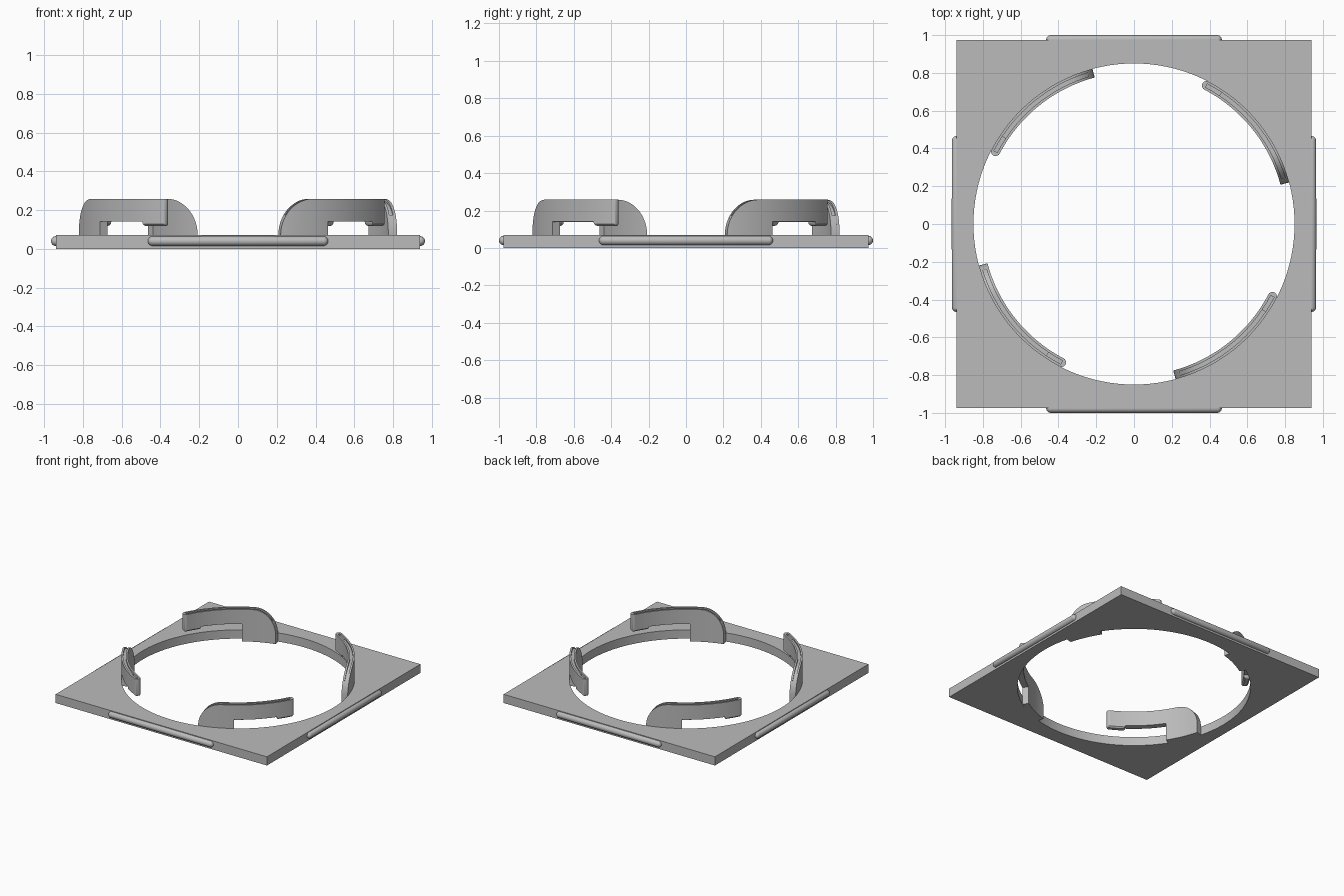
import bpy, bmesh
from math import sin, cos, pi, radians, degrees, sqrt, atan2

if "Cube" in bpy.data.objects:
    bpy.data.objects.remove(bpy.data.objects["Cube"])

HX, HY, TOP, HOLE = 0.94, 0.975, 0.07, 0.85

grey = bpy.data.materials.new("mid grey")
grey.use_nodes = True
grey.diffuse_color = (0.5, 0.5, 0.5, 1)
grey.node_tree.nodes["Principled BSDF"].inputs["Base Color"].default_value = (0.5, 0.5, 0.5, 1)


def finish(name, bm, smooth=True):
    bmesh.ops.recalc_face_normals(bm, faces=bm.faces)
    me = bpy.data.meshes.new(name)
    bm.to_mesh(me)
    bm.free()
    me.materials.append(grey)
    ob = bpy.data.objects.new(name, me)
    bpy.context.collection.objects.link(ob)
    bpy.ops.object.select_all(action="DESELECT")
    ob.select_set(True)
    bpy.context.view_layer.objects.active = ob
    if smooth:
        bpy.ops.object.shade_smooth_by_angle(angle=radians(35))
    return ob


def sweep(bm, rings, closed=False):
    """Skin a list of equal closed sections; cap the ends if open."""
    vs = [[bm.verts.new(p) for p in ring] for ring in rings]
    n = len(vs[0])
    pairs = list(zip(vs, vs[1:])) + ([(vs[-1], vs[0])] if closed else [])
    for a, b in pairs:
        for i in range(n):
            j = (i + 1) % n
            bm.faces.new((a[i], a[j], b[j], b[i]))
    if not closed:
        bm.faces.new(vs[0])
        bm.faces.new(vs[-1][::-1])


# Square plate with a round opening
corners = [atan2(sy * HY, sx * HX) % (2 * pi) for sx in (1, -1) for sy in (1, -1)]
angles = sorted([2 * pi * i / 128 for i in range(128)] + corners)
rings = []
for a in angles:
    c, s = cos(a), sin(a)
    reach = min(HX / max(abs(c), 1e-6), HY / max(abs(s), 1e-6))
    rings.append([(r * c, r * s, z) for r, z in
                  ((HOLE, 0), (reach, 0), (reach, TOP), (HOLE, TOP))])
bm = bmesh.new()
sweep(bm, rings, closed=True)
finish("base_plate", bm)


# Rounded rails on the four edges
def rail(name, x, y, along_x):
    bm = bmesh.new()
    bmesh.ops.create_uvsphere(bm, u_segments=24, v_segments=16, radius=0.025)
    for v in bm.verts:
        # Stretch the ball into a capsule, turned to lie along its edge
        ax, ay, az = v.co
        length = az + (0.44 if az > 0.0001 else -0.44 if az < -0.0001 else 0)
        v.co = (length + x, ax + y, ay + 0.04) if along_x else (ax + x, length + y, ay + 0.04)
    finish(name, bm)


rail("front_rail", 0, -HY, True)
rail("back_rail", 0, HY, True)
rail("left_rail", HX, 0, False)
rail("right_rail", -HX, 0, False)

# Curved locking hooks: leg, arm and rounded nub at the free end
START, RAMP, LEG, NUB, END = 15, 27, 33, 54.5, 64
INNER, OUTER, HOOK_TOP, ARM = 0.803, 0.8505, 0.258, 0.14
MID, HALF = (INNER + OUTER) / 2, (OUTER - INNER) / 2
TIP = degrees(HALF / MID)


def section(a, turn):
    # Rounded rise above the leg
    t = min(1, (a - START) / (RAMP - START))
    top = TOP + (HOOK_TOP - TOP) * sqrt(max(0, 1 - (1 - t) ** 2))
    # Underside: leg, open gap, then lower nub with rounded ends
    chamfer = 0.0005
    if a <= LEG:
        bottom = 0
    elif a < NUB:
        bottom = ARM
    else:
        u = min(1, (a - NUB) / 1.2, (END - a) / 1.2)
        bottom = ARM - 0.022 * sqrt(max(0, 1 - (1 - u) ** 2))
        chamfer = 0.01 * u + 0.0005
    # Half-round free end
    e = max(0, (a - (END - TIP)) / TIP)
    half = HALF * max(0.05, sqrt(max(0, 1 - e * e)))
    chamfer = min(chamfer, half * 0.5)
    # Groove along the upper edge, deeper as a slot over the nub
    depth = 0.0002
    if START + 2 < a < END - TIP:
        depth = 0.03 if a > END - TIP - 6 else 0.012
    g = half * 0.42
    profile = [(-half, bottom + chamfer), (-half, top), (-g, top), (-g, top - depth),
               (g, top - depth), (g, top), (half, top), (half, bottom + chamfer),
               (half - chamfer, bottom), (chamfer - half, bottom)]
    w = radians(a + turn)
    return [((MID + d) * cos(w), (MID + d) * sin(w), z) for d, z in profile]


def hook(name, turn):
    eps = 0.01
    stations = {START + (RAMP - START) * (1 - cos(pi / 2 * i / 14)) for i in range(15)}
    stations |= {RAMP + i for i in range(1, int(END - RAMP))}
    stations |= {END - TIP + TIP * sin(pi / 2 * i / 8) for i in range(9)}
    stations |= {NUB + 1.2 * (1 - cos(pi / 2 * i / 5)) for i in range(6)}
    for step in (LEG, START + 2, END - TIP, END - TIP - 6):
        stations |= {step - eps, step + eps}
    bm = bmesh.new()
    sweep(bm, [section(a, turn) for a in sorted(stations)])
    finish(name, bm)


for name, turn in (("back_left_hook", 0), ("back_right_hook", 90),
                   ("front_right_hook", 180), ("front_left_hook", 270)):
    hook(name, turn)
